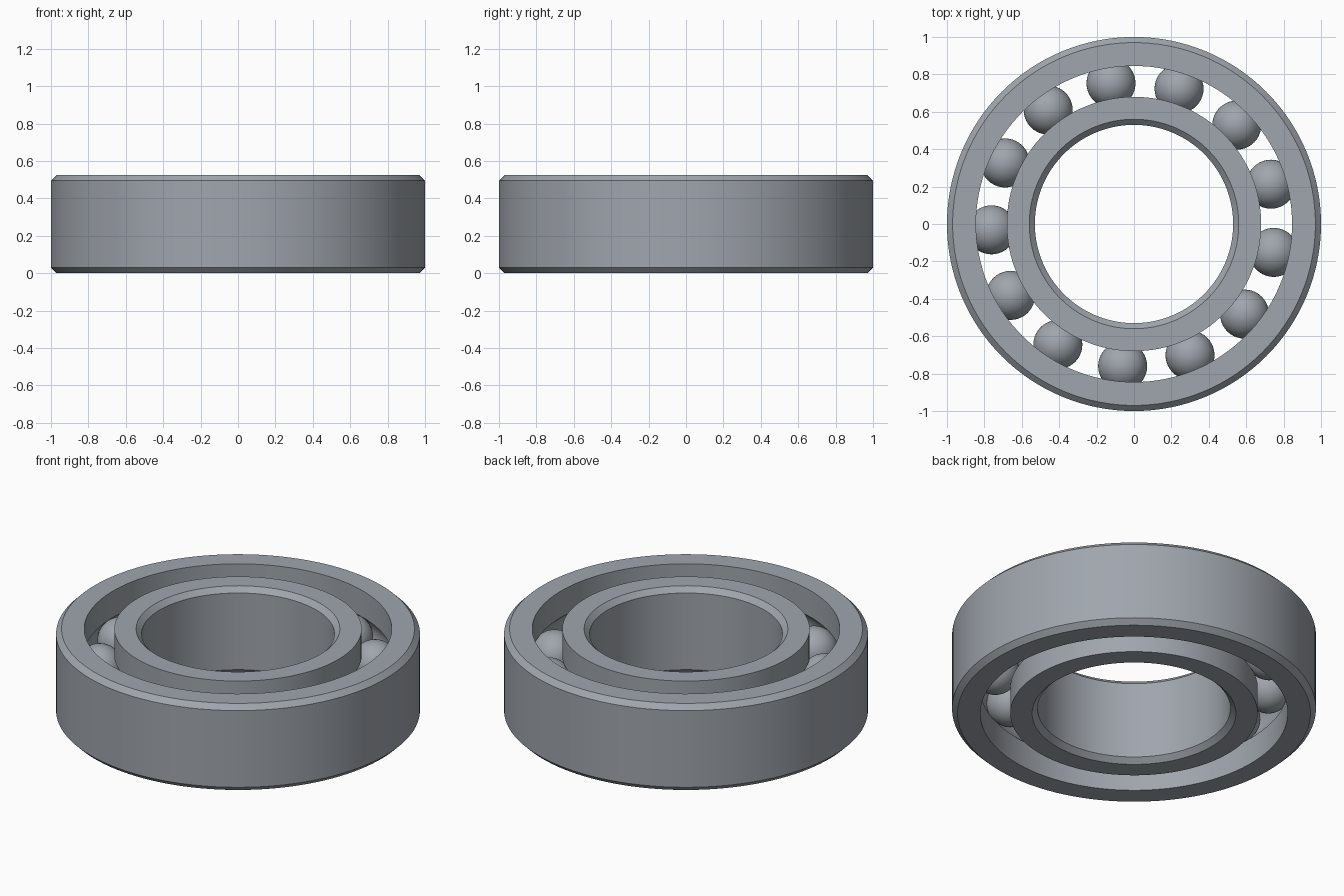
import bpy, bmesh, math

if "Cube" in bpy.data.objects:
    bpy.data.objects.remove(bpy.data.objects["Cube"])

HEIGHT = 0.525
MID = HEIGHT / 2
CHAMFER = 0.03
PITCH = 0.7625      # radius of the circle of ball centres
BALL = 0.131
BALLS = 13
PHASE = math.radians(16.2)
SEGMENTS = 128

# Single steel colour
steel = bpy.data.materials.new("steel grey")
steel.use_nodes = True
colour = (0.35, 0.38, 0.42, 1)
steel.diffuse_color = colour
steel.node_tree.nodes["Principled BSDF"].inputs["Base Color"].default_value = colour


def add_object(name, bm):
    mesh = bpy.data.meshes.new(name)
    bm.to_mesh(mesh)
    bm.free()
    mesh.materials.append(steel)
    obj = bpy.data.objects.new(name, mesh)
    bpy.context.collection.objects.link(obj)
    bpy.ops.object.select_all(action="DESELECT")
    obj.select_set(True)
    bpy.context.view_layer.objects.active = obj
    bpy.ops.object.shade_smooth_by_angle(angle=math.radians(30))
    return obj


def ring(name, plain, grooved):
    """Spin a ring with a chamfered plain wall and a ball groove in the other wall."""
    side = 1 if grooved > plain else -1      # direction from plain to grooved wall
    face = plain + side * CHAMFER
    profile = [(grooved, 0), (face, 0), (plain, CHAMFER),
               (plain, HEIGHT - CHAMFER), (face, HEIGHT), (grooved, HEIGHT)]
    # Ball groove, traced from top to bottom
    reach = math.acos(abs(PITCH - grooved) / BALL)
    steps = 16
    for i in range(steps + 1):
        a = reach * (1 - 2 * i / steps)
        profile.append((PITCH - side * BALL * math.cos(a), MID + BALL * math.sin(a)))

    bm = bmesh.new()
    loops = []
    for s in range(SEGMENTS):
        t = math.tau * s / SEGMENTS
        loops.append([bm.verts.new((r * math.cos(t), r * math.sin(t), z)) for r, z in profile])
    n = len(profile)
    for s in range(SEGMENTS):
        a, b = loops[s], loops[(s + 1) % SEGMENTS]
        for i in range(n):
            j = (i + 1) % n
            bm.faces.new((a[i], b[i], b[j], a[j]))
    bmesh.ops.recalc_face_normals(bm, faces=bm.faces)
    return add_object(name, bm)


# Outer and inner races
ring("outer_race", 1.0, 0.845)
ring("inner_race", 0.53, 0.68)

# Balls, sharing one mesh
bm = bmesh.new()
bmesh.ops.create_uvsphere(bm, u_segments=40, v_segments=24, radius=BALL)
first = add_object("ball_1", bm)
for i in range(BALLS):
    ball = first if i == 0 else bpy.data.objects.new(f"ball_{i + 1}", first.data)
    if i:
        bpy.context.collection.objects.link(ball)
    t = PHASE + math.tau * i / BALLS
    ball.location = (PITCH * math.cos(t), PITCH * math.sin(t), MID)
